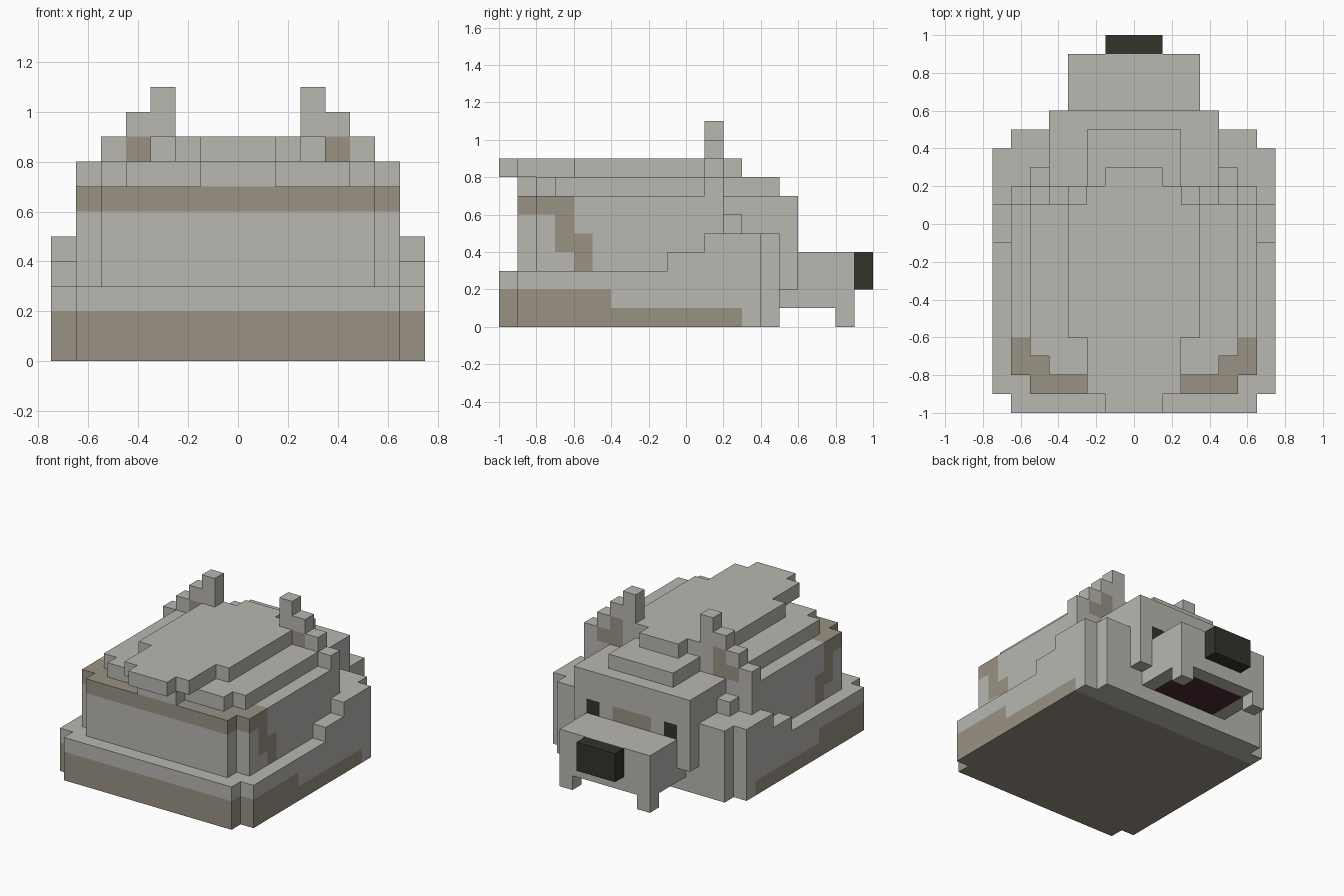
import bpy, bmesh
from mathutils import Vector

UNIT = 0.1
cube = bpy.data.objects.get("Cube")
if cube:
    bpy.data.objects.remove(cube, do_unlink=True)


def material(name, rgb):
    m = bpy.data.materials.new(name)
    m.use_nodes = True
    m.diffuse_color = (*rgb, 1)
    m.node_tree.nodes["Principled BSDF"].inputs["Base Color"].default_value = (*rgb, 1)
    return m


MATS = [material("grey_fur", (0.48, 0.475, 0.44)),
        material("brown_fur", (0.32, 0.285, 0.23)),
        material("nose_black", (0.033, 0.033, 0.024)),
        material("mouth_red", (0.07, 0.024, 0.028))]
GREY, BROWN, BLACK, RED = range(4)
taken = set()
SIDES = [Vector(s) for s in ((1, 0, 0), (-1, 0, 0), (0, 1, 0), (0, -1, 0), (0, 0, 1), (0, 0, -1))]


def part(name, boxes, paint=lambda i, j, k, n: GREY):
    """Stepped block part, mirrored in x. Box: inner and outer column, y range, z range."""
    cells = set()
    for a, b, y0, y1, z0, z1 in boxes:
        cells |= {(s * i, j, k) for s in (1, -1) for i in range(a, b + 1)
                  for j in range(y0, y1) for k in range(z0, z1)}
    cells -= taken
    taken.update(cells)
    bm = bmesh.new()
    for i, j, k in sorted(cells):
        centre = Vector((i, j + 0.5, k + 0.5))
        for n in SIDES:
            if (i + int(n.x), j + int(n.y), k + int(n.z)) in cells:
                continue
            u = Vector((n.y, n.z, n.x)) / 2
            v = n.cross(u)
            mid = centre + n / 2
            corners = (mid + u + v, mid - u + v, mid - u - v, mid + u - v)
            face = bm.faces.new([bm.verts.new(c * UNIT) for c in corners])
            face.material_index = paint(abs(i), j, k, n)
    bmesh.ops.remove_doubles(bm, verts=bm.verts, dist=0.001)
    # Merge the flat areas of one colour into large faces
    bmesh.ops.dissolve_limit(bm, angle_limit=0.01, verts=bm.verts, edges=bm.edges,
                             delimit={'MATERIAL'})
    bmesh.ops.recalc_face_normals(bm, faces=bm.faces)
    mesh = bpy.data.meshes.new(name)
    bm.to_mesh(mesh)
    bm.free()
    for m in MATS:
        mesh.materials.append(m)
    bpy.context.collection.objects.link(bpy.data.objects.new(name, mesh))


# Brown hem and underside of the base
def paint_base(i, j, k, n):
    if n.z > 0 or n.y > 0:
        return GREY
    if n.z < 0:
        return BROWN if j < 3 else GREY
    return BROWN if k < (2 if j < -4 else 1 if j < 3 else 0) else GREY


# Brown band round the rim of the body, stepping down the sides
def paint_body(i, j, k, n):
    if n.z:
        return BROWN if n.z > 0 and j < -6 else GREY
    if n.y:
        return BROWN if n.y < 0 and k == 6 else GREY
    low, high = {-9: (6, 7), -8: (6, 7), -7: (4, 7), -6: (3, 5)}.get(j, (0, 0))
    return BROWN if low <= k < high else GREY


# Eyes and brow patch on the face
def paint_face(i, j, k, n):
    if n.y > 0 and k == 4:
        return BLACK if i == 3 else BROWN if i <= 1 else GREY
    return GREY


def paint_ear(i, j, k, n):
    if n.y < 0:
        return BROWN if (i, k) == (4, 8) else GREY
    if n.y > 0:
        return BROWN if (i, k) in ((4, 7), (4, 8), (5, 7)) else GREY
    return GREY


def paint_snout(i, j, k, n):
    return RED if n.z < 0 and k == 1 and i <= 2 and j < 8 else GREY


part("base", [(0, 6, -10, 5, 0, 3), (0, 7, -9, 4, 0, 3), (7, 7, -1, 4, 3, 4),
              (7, 7, 1, 4, 3, 5), (5, 6, 2, 5, 3, 5)], paint_base)
part("cheek_tufts", [(5, 5, 2, 3, 5, 6)])
part("body", [(0, 6, -8, 2, 3, 7), (0, 5, -9, -8, 3, 7)], paint_body)
part("head", [(0, 4, 2, 6, 2, 7)], paint_face)
part("lower_crown", [(0, 1, -9, -8, 7, 8), (0, 4, -8, -7, 7, 8),
                     (0, 5, -7, 1, 7, 8), (0, 2, 1, 5, 7, 8)])
part("upper_crown", [(0, 1, -10, 3, 8, 9), (0, 2, -9, 2, 8, 9), (0, 3, -6, 1, 8, 9)])
part("ears", [(i, i, 1, 2, 7, 14 - i) for i in range(3, 7)], paint_ear)
part("snout", [(0, 3, 5, 9, 1, 4)], paint_snout)
part("fangs", [(3, 3, 8, 9, 0, 1)])
part("nose", [(0, 1, 9, 10, 2, 4)], lambda i, j, k, n: BLACK)
